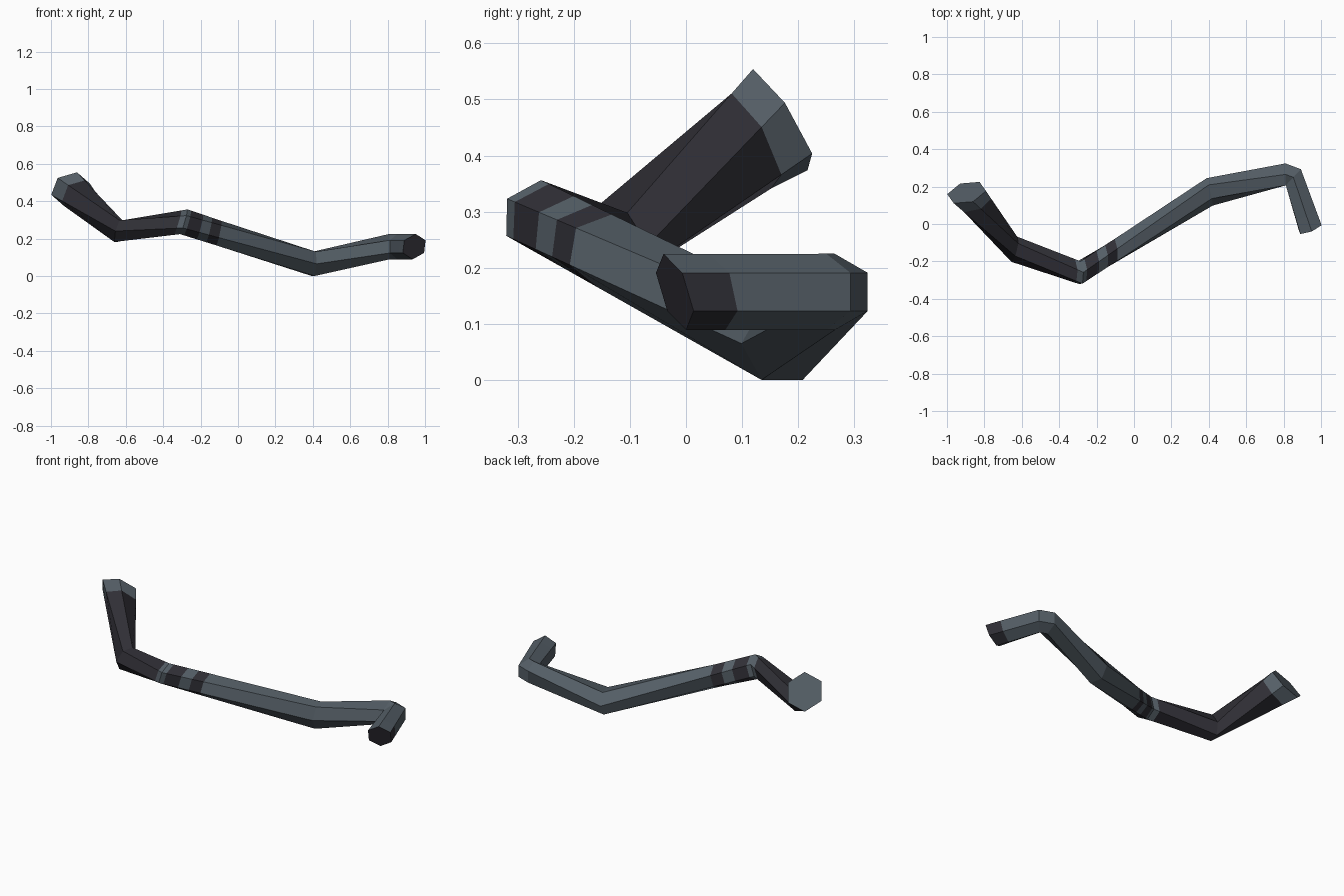
import bpy, bmesh, math
from mathutils import Vector

if "Cube" in bpy.data.objects:
    bpy.data.objects.remove(bpy.data.objects["Cube"])


def material(name, rgb):
    m = bpy.data.materials.new(name)
    m.diffuse_color = (*rgb, 1)
    m.use_nodes = True
    m.node_tree.nodes["Principled BSDF"].inputs["Base Color"].default_value = m.diffuse_color
    return m


steel = material("slate_grey", (0.09, 0.113, 0.134))
dark = material("charcoal", (0.029, 0.028, 0.036))
GREY, DARK = 0, 1

# Bent bar stations: centre, plane normal, radius, twist in degrees
STATIONS = [
    ((-0.895, 0.168, 0.464), (0.22, -0.83, -0.53), 0.108, -11),
    ((-0.64, -0.135, 0.24), (1, -0.23, -0.25), 0.069, -30),
    ((-0.29, -0.26, 0.29), (1, 0.08, -0.30), 0.069, 0),
    ((0.405, 0.172, 0.065), (1, 0.22, -0.05), 0.075, -30),
    ((0.81, 0.265, 0.157), (1, 0, 0), 0.068, 0),
    ((0.852, 0.25, 0.157), (0.75, -0.70, 0), 0.068, 0),
    ((0.942, -0.02, 0.157), (0.38, -0.92, -0.32), 0.071, 0),
]
# Colour boundaries: segment -> fractions along it
CUTS = {0: [0.17], 1: [0.91], 2: [0.03, 0.125, 0.195, 0.27], 5: [0.72]}
# Colour of each band in order
COLOURS = [GREY, DARK, DARK, GREY, GREY, DARK, GREY, DARK, GREY,
           GREY, GREY, GREY, DARK]


def ring(centre, normal, radius, twist):
    n = Vector(normal).normalized()
    up = Vector((0, 0, 1))
    up = (up - n * n.dot(up)).normalized()
    side = n.cross(up)
    pts = []
    for k in range(6):
        a = math.radians(60 * k + twist)
        pts.append(Vector(centre) + radius * (math.cos(a) * up + math.sin(a) * side))
    return pts


# Hexagonal rings, including the ones at colour boundaries
corners = [ring(*s) for s in STATIONS]
rings = []
for i, a in enumerate(corners):
    rings.append(a)
    for t in CUTS.get(i, []):
        rings.append([p.lerp(q, t) for p, q in zip(a, corners[i + 1])])

# Bar skin and end caps
bm = bmesh.new()
loops = [[bm.verts.new(p) for p in r] for r in rings]
for i, (a, b) in enumerate(zip(loops, loops[1:])):
    for k in range(6):
        j = (k + 1) % 6
        f = bm.faces.new((a[k], a[j], b[j], b[k]))
        f.material_index = COLOURS[i]
        # only the outer sides of the short end are dark
        if i == len(loops) - 2 and k not in (3, 4):
            f.material_index = GREY
bm.faces.new(loops[0]).material_index = GREY
bm.faces.new(loops[-1]).material_index = DARK
bmesh.ops.recalc_face_normals(bm, faces=bm.faces)

mesh = bpy.data.meshes.new("bent_bar")
bm.to_mesh(mesh)
bm.free()
mesh.materials.append(steel)
mesh.materials.append(dark)
bpy.context.collection.objects.link(bpy.data.objects.new("bent_bar", mesh))
